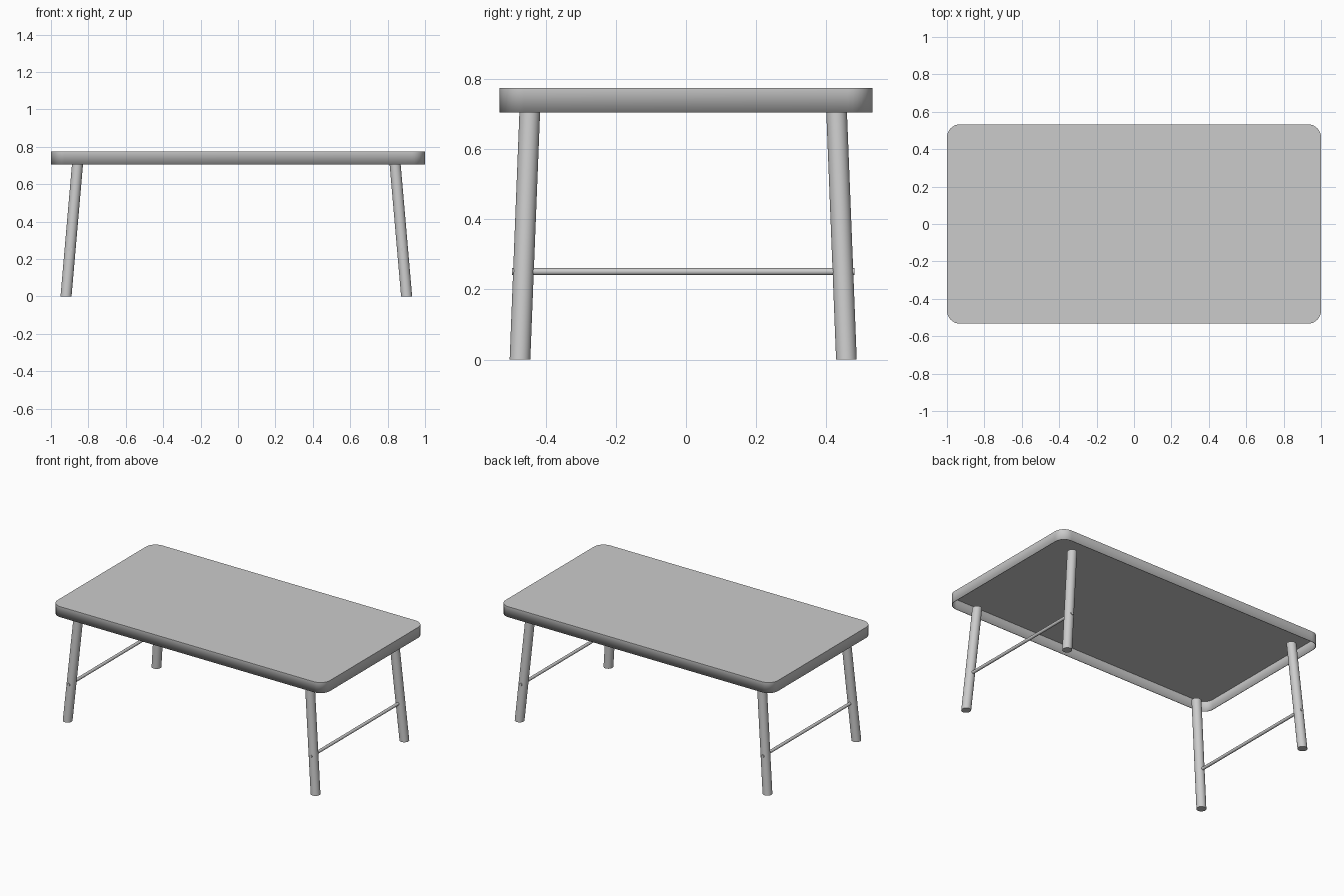
import bpy, bmesh, math
from mathutils import Vector, Matrix

cube = bpy.data.objects.get("Cube")
if cube:
    bpy.data.objects.remove(cube, do_unlink=True)

grey = bpy.data.materials.new("plain_grey")
grey.use_nodes = True
color = (0.6, 0.6, 0.6, 1)
grey.diffuse_color = color
grey.node_tree.nodes["Principled BSDF"].inputs["Base Color"].default_value = color

HALF_X, HALF_Y, CORNER = 1.0, 0.533, 0.07
TOP, RIM = 0.775, 0.705
LEG_RADIUS, ROD_RADIUS = 0.0295, 0.01
OFFSET = Vector((-0.009, -0.008, 0))


def add_object(name, bm):
    bmesh.ops.recalc_face_normals(bm, faces=bm.faces)
    mesh = bpy.data.meshes.new(name)
    bm.to_mesh(mesh)
    bm.free()
    mesh.materials.append(grey)
    obj = bpy.data.objects.new(name, mesh)
    bpy.context.collection.objects.link(obj)
    bpy.ops.object.select_all(action="DESELECT")
    obj.select_set(True)
    bpy.context.view_layer.objects.active = obj
    bpy.ops.object.shade_smooth_by_angle(angle=math.radians(40))
    return obj


def cylinder(bm, radius, length):
    return bmesh.ops.create_cone(bm, cap_ends=True, segments=32, radius1=radius,
                                 radius2=radius, depth=length)["verts"]


# Tabletop: rounded rectangular tray, open underneath
def build_tabletop():
    bm = bmesh.new()
    inner_x, inner_y, steps = HALF_X - CORNER, HALF_Y - CORNER, 8
    outline = []
    for i, (sx, sy) in enumerate([(1, 1), (-1, 1), (-1, -1), (1, -1)]):
        for k in range(steps + 1):
            a = math.pi / 2 * (i + k / steps)
            outline.append(bm.verts.new((sx * inner_x + CORNER * math.cos(a),
                                         sy * inner_y + CORNER * math.sin(a), TOP)))
    face = bm.faces.new(outline)
    walls = bmesh.ops.extrude_edge_only(bm, edges=list(face.edges))["geom"]
    lower = [g for g in walls if isinstance(g, bmesh.types.BMVert)]
    bmesh.ops.translate(bm, verts=lower, vec=(0, 0, RIM - TOP))
    # Give the sheet a thin wall on the inside
    bmesh.ops.recalc_face_normals(bm, faces=bm.faces)
    face.normal_update()
    if face.normal.z < 0:
        bmesh.ops.reverse_faces(bm, faces=bm.faces)
    obj = add_object("tabletop", bm)
    shell = obj.modifiers.new("thin_wall", "SOLIDIFY")
    shell.thickness = 0.004
    shell.offset = -1


# Splayed leg with level ends
def build_leg(name, sx, sy):
    bm = bmesh.new()
    foot = Vector((sx * 0.9105, sy * 0.466, 0)) + OFFSET
    head = Vector((sx * 0.849, sy * 0.438, RIM + 0.003)) + OFFSET
    for v in cylinder(bm, LEG_RADIUS, 1):
        end = head if v.co.z > 0 else foot
        v.co = Vector((v.co.x, v.co.y, 0)) + end
    add_object(name, bm)


# Crossbar running through each pair of legs
def build_crossbar(name, sx):
    bm = bmesh.new()
    verts = cylinder(bm, ROD_RADIUS, 0.978)
    place = Matrix.Translation(Vector((sx * 0.889, 0, 0.251)) + OFFSET)
    bmesh.ops.transform(bm, verts=verts, matrix=place @ Matrix.Rotation(math.pi / 2, 4, "X"))
    add_object(name, bm)


build_tabletop()
for side, sx in (("left", 1), ("right", -1)):
    build_crossbar(side + "_crossbar", sx)
    for end, sy in (("front", -1), ("back", 1)):
        build_leg(f"{end}_{side}_leg", sx, sy)
